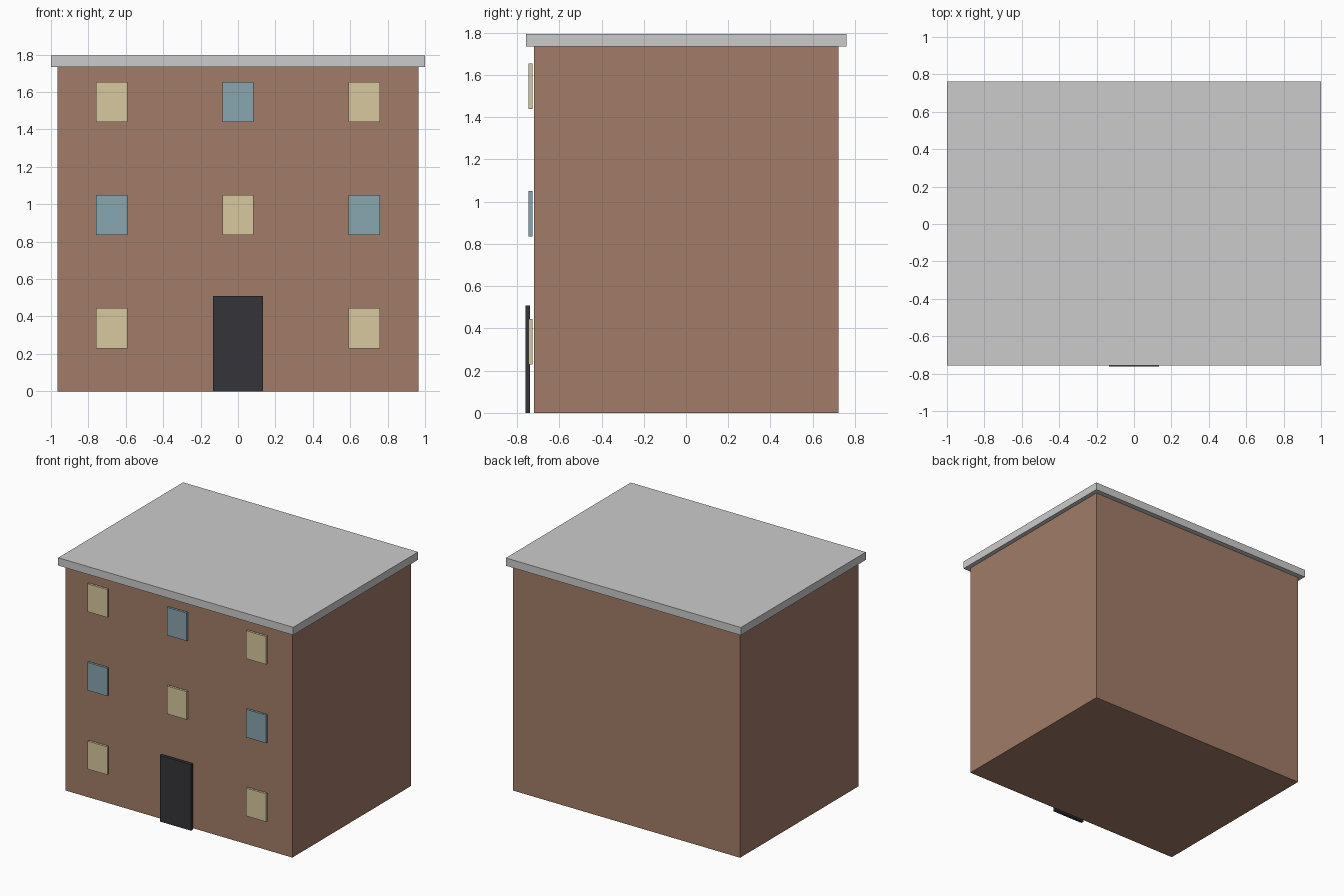
import bpy

if "Cube" in bpy.data.objects:
    bpy.data.objects.remove(bpy.data.objects["Cube"])


def material(name, rgb):
    m = bpy.data.materials.new(name)
    m.diffuse_color = (*rgb, 1)
    m.use_nodes = True
    m.node_tree.nodes["Principled BSDF"].inputs["Base Color"].default_value = m.diffuse_color
    return m


brick = material("brick", (0.36, 0.20, 0.14))
lit = material("lit_glass", (0.68, 0.58, 0.35))
blue = material("blue_glass", (0.25, 0.38, 0.43))
dark = material("dark_paint", (0.035, 0.035, 0.042))


def box(name, x, y, z, mat=None):
    """Box from (min, max) ranges on each axis."""
    centre = [(a + b) / 2 for a, b in (x, y, z)]
    bpy.ops.mesh.primitive_cube_add(size=1, location=centre)
    ob = bpy.context.object
    ob.name = name
    ob.scale = [b - a for a, b in (x, y, z)]
    bpy.ops.object.transform_apply(location=False, rotation=False, scale=True)
    if mat:
        ob.data.materials.append(mat)
    return ob


# Main block and overhanging flat roof
box("walls", (-0.966, 0.966), (-0.719, 0.722), (0, 1.735), brick)
box("roof", (-1, 1), (-0.757, 0.761), (1.735, 1.795))

# Front door
box("door", (-0.133, 0.133), (-0.761, -0.738), (0, 0.509), dark)

# Window grid, alternating lit and blue; the door takes the ground-floor centre
for floor in range(3):
    for col in range(3):
        if floor == 0 and col == 1:
            continue
        cx = (col - 1) * 0.675
        z0 = 0.23 + floor * 0.605
        box(f"window_{floor}_{col}", (cx - 0.084, cx + 0.084), (-0.745, -0.728),
            (z0, z0 + 0.215), blue if (floor + col) % 2 else lit)
